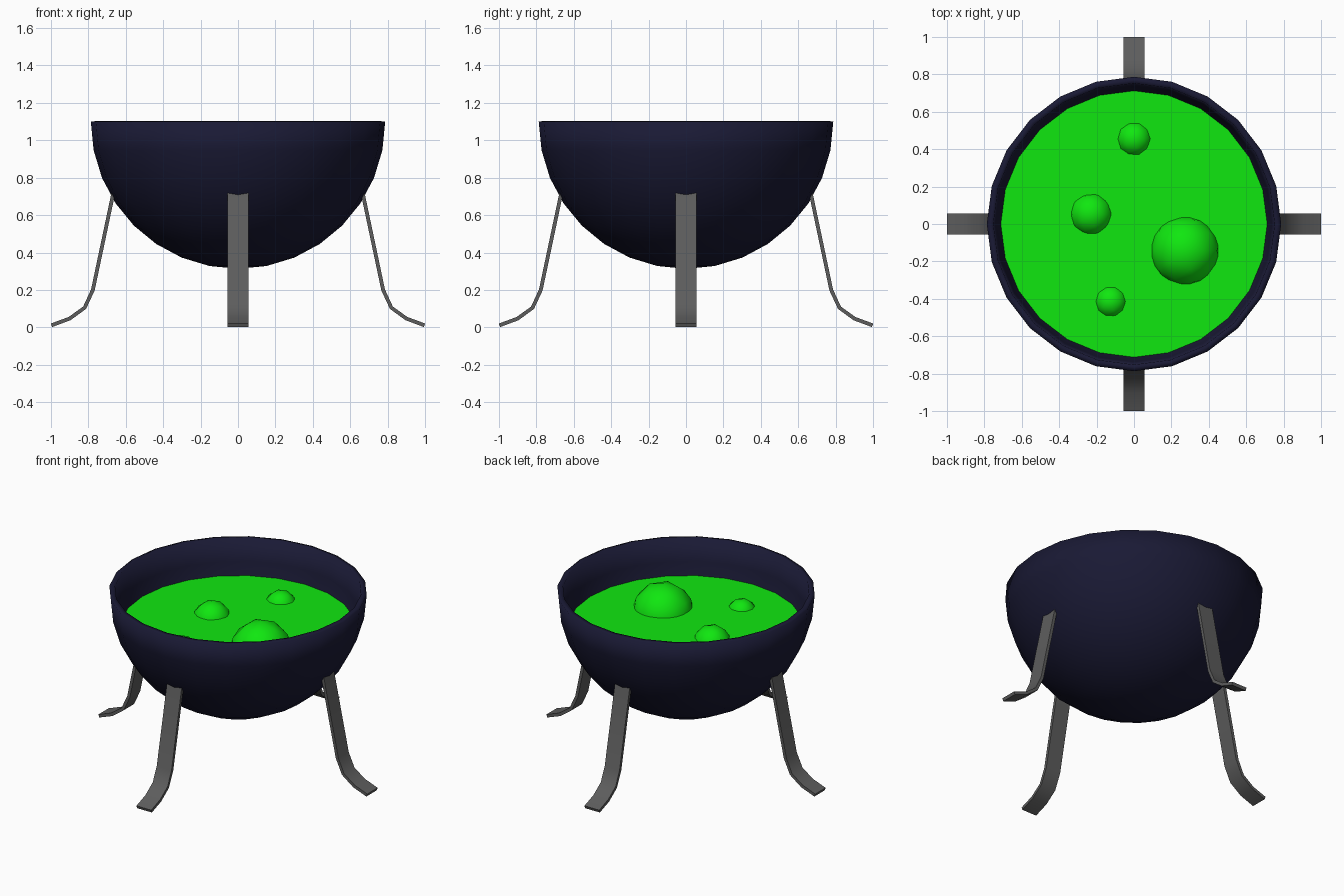
import bpy, bmesh, math
from mathutils import Vector, Matrix

if "Cube" in bpy.data.objects:
    bpy.data.objects.remove(bpy.data.objects["Cube"])


def material(name, rgb):
    m = bpy.data.materials.new(name)
    m.diffuse_color = (*rgb, 1)
    m.use_nodes = True
    m.node_tree.nodes["Principled BSDF"].inputs["Base Color"].default_value = m.diffuse_color
    return m


def add_object(name, bm, mat, angle=40):
    bmesh.ops.recalc_face_normals(bm, faces=bm.faces[:])
    me = bpy.data.meshes.new(name)
    bm.to_mesh(me)
    bm.free()
    me.materials.append(mat)
    ob = bpy.data.objects.new(name, me)
    bpy.context.collection.objects.link(ob)
    bpy.ops.object.select_all(action='DESELECT')
    ob.select_set(True)
    bpy.context.view_layer.objects.active = ob
    bpy.ops.object.shade_smooth_by_angle(angle=math.radians(angle))
    return ob


navy = material("navy", (0.01, 0.01, 0.035))
green = material("green", (0.005, 0.8, 0.005))
iron = material("iron", (0.11, 0.11, 0.11))

# Bowl: lower half of a sphere, thickened inward
bm = bmesh.new()
bmesh.ops.create_uvsphere(bm, u_segments=24, v_segments=16, radius=0.787)
bmesh.ops.delete(bm, geom=[v for v in bm.verts if v.co.z > 0.01], context='VERTS')
bmesh.ops.translate(bm, verts=bm.verts[:], vec=(0, 0, 1.1))
bowl = add_object("bowl", bm, navy)
wall = bowl.modifiers.new("wall", 'SOLIDIFY')
wall.thickness = 0.035
wall.offset = -1

# Liquid surface
bm = bmesh.new()
bmesh.ops.create_circle(bm, cap_ends=True, segments=24, radius=0.718,
                        matrix=Matrix.Translation((0, 0, 0.87)))
for f in bm.faces:
    if f.normal.z < 0:
        f.normal_flip()
add_object("liquid", bm, green)

# Bubbles half sunk in the liquid
for i, (x, y, r) in enumerate([(0, 0.455, 0.097), (-0.23, 0.053, 0.118),
                               (0.272, -0.143, 0.192), (-0.125, -0.415, 0.09)]):
    bm = bmesh.new()
    bmesh.ops.create_icosphere(bm, subdivisions=2, radius=r,
                               matrix=Matrix.Translation((x, y, 0.828)))
    add_object(f"bubble_{i + 1}", bm, green, 60)

# Legs: flat bar bent along a path, repeated around the bowl
path = [Vector(p) for p in [(0.662, 0.74), (0.776, 0.2), (0.82, 0.105),
                            (0.9, 0.047), (0.997, 0.011)]]
HALF_W, HALF_T = 0.055, 0.01
for i, name in enumerate(["right_leg", "back_leg", "left_leg", "front_leg"]):
    bm = bmesh.new()
    rings = []
    for k, p in enumerate(path):
        d = (path[min(k + 1, 4)] - path[max(k - 1, 0)]).normalized()
        n = Vector((-d.y, d.x)) * HALF_T
        rings.append([bm.verts.new((p.x + s * n.x, w, p.y + s * n.y))
                      for s, w in [(1, -HALF_W), (1, HALF_W), (-1, HALF_W), (-1, -HALF_W)]])
    for a, b in zip(rings, rings[1:]):
        for j in range(4):
            bm.faces.new((a[j], a[(j + 1) % 4], b[(j + 1) % 4], b[j]))
    bm.faces.new(rings[0])
    bm.faces.new(rings[-1])
    bm.transform(Matrix.Rotation(i * math.pi / 2, 4, 'Z'))
    add_object(name, bm, iron)
